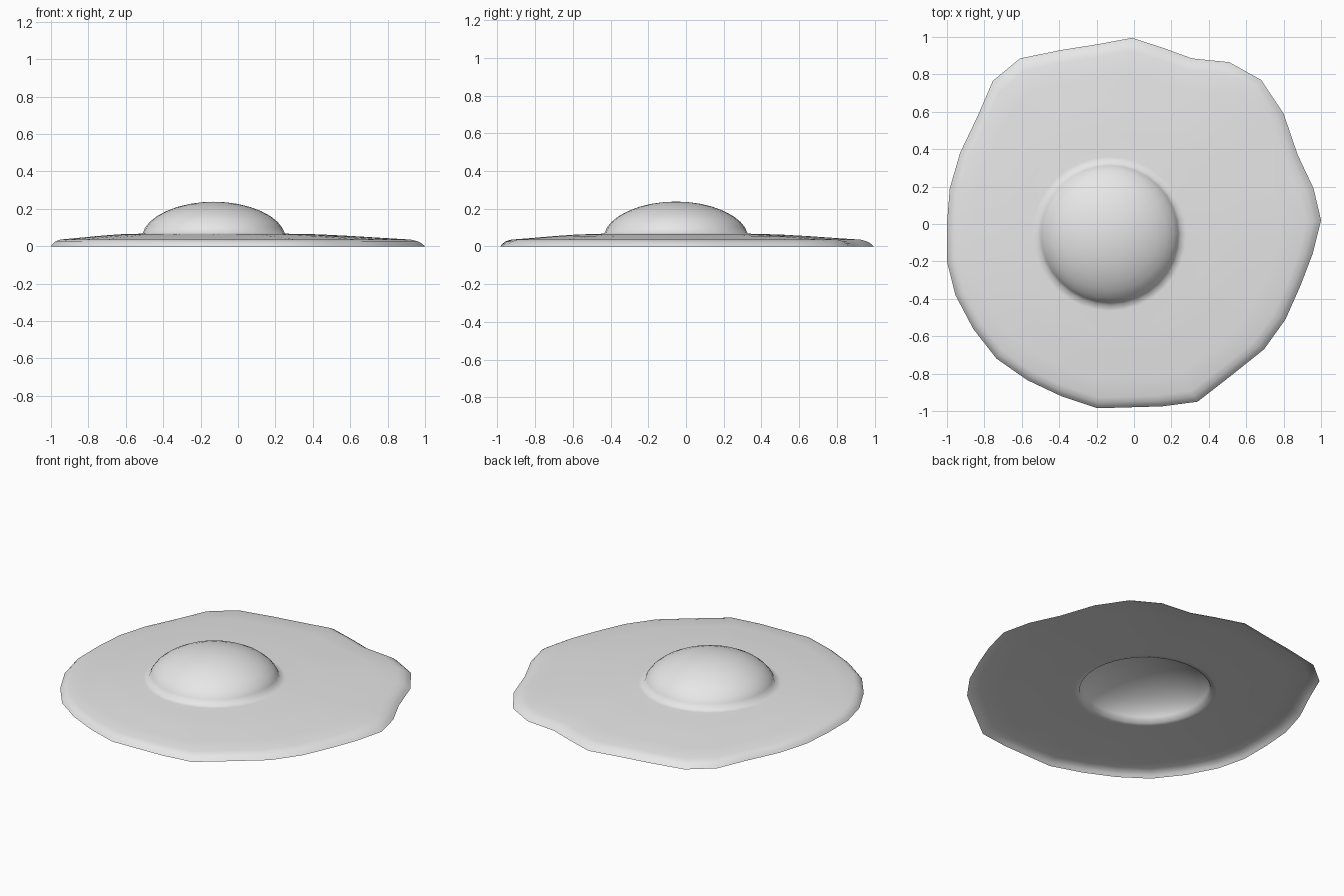
import bpy, bmesh, math
from mathutils import Vector

cube = bpy.data.objects.get("Cube")
if cube:
    bpy.data.objects.remove(cube, do_unlink=True)

grey = bpy.data.materials.new("light_grey")
grey.use_nodes = True
grey.diffuse_color = (0.8, 0.8, 0.8, 1)
grey.node_tree.nodes["Principled BSDF"].inputs["Base Color"].default_value = grey.diffuse_color

# Irregular outline of the egg white, clockwise from the back
OUTLINE = [(-.01, .995), (.16, .94), (.31, .885), (.51, .865), (.68, .77), (.8, .59),
           (.875, .37), (.96, .19), (1, .02), (.955, -.16), (.89, -.33), (.81, -.51),
           (.695, -.67), (.52, -.81), (.34, -.95), (.15, -.975), (-.02, -.98),
           (-.195, -.985), (-.39, -.92), (-.57, -.835), (-.735, -.72), (-.86, -.56),
           (-.955, -.38), (-1, -.2), (-1, 0), (-.985, .19), (-.93, .38), (-.83, .59),
           (-.755, .765), (-.61, .885), (-.39, .93), (-.2, .96)]
# Sheet: (fraction from yolk to outline, height); yolk: (radius, height)
SHEET = [(1, 0), (.975, .015), (.945, .027), (.89, .036), (.7, .044), (.45, .055), (.2, .064)]
YOLK = [(.412, .066), (.38, .069), (.366, .1), (.342, .13), (.305, .16), (.255, .187),
        (.195, .21), (.13, .226), (.065, .235)]
CENTRE = Vector((-.13, -.053))
COUNT = len(OUTLINE)


def circle(radius):
    """Ring around the yolk centre, matched to the outline points."""
    angles = [math.pi / 2 - math.tau * i / COUNT for i in range(COUNT)]
    return [CENTRE + Vector((math.cos(a), math.sin(a))) * radius for a in angles]


bm = bmesh.new()
rings = []
foot = circle(YOLK[0][0])
# Egg white spreading from the yolk foot, open underneath
for t, z in SHEET:
    points = [f.lerp(Vector(o), t) for f, o in zip(foot, OUTLINE)]
    rings.append([bm.verts.new((p.x, p.y, z)) for p in points])
# Hollow yolk dome
for radius, z in YOLK:
    rings.append([bm.verts.new((p.x, p.y, z)) for p in circle(radius)])
for outer, inner in zip(rings, rings[1:]):
    for i in range(COUNT):
        j = (i + 1) % COUNT
        bm.faces.new((outer[j], outer[i], inner[i], inner[j]))
top = bm.verts.new((CENTRE.x, CENTRE.y, .238))
for i in range(COUNT):
    bm.faces.new((rings[-1][(i + 1) % COUNT], rings[-1][i], top))
for face in bm.faces:
    face.smooth = True

mesh = bpy.data.meshes.new("fried_egg")
bm.to_mesh(mesh)
bm.free()
mesh.materials.append(grey)
egg = bpy.data.objects.new("fried_egg", mesh)
bpy.context.collection.objects.link(egg)
